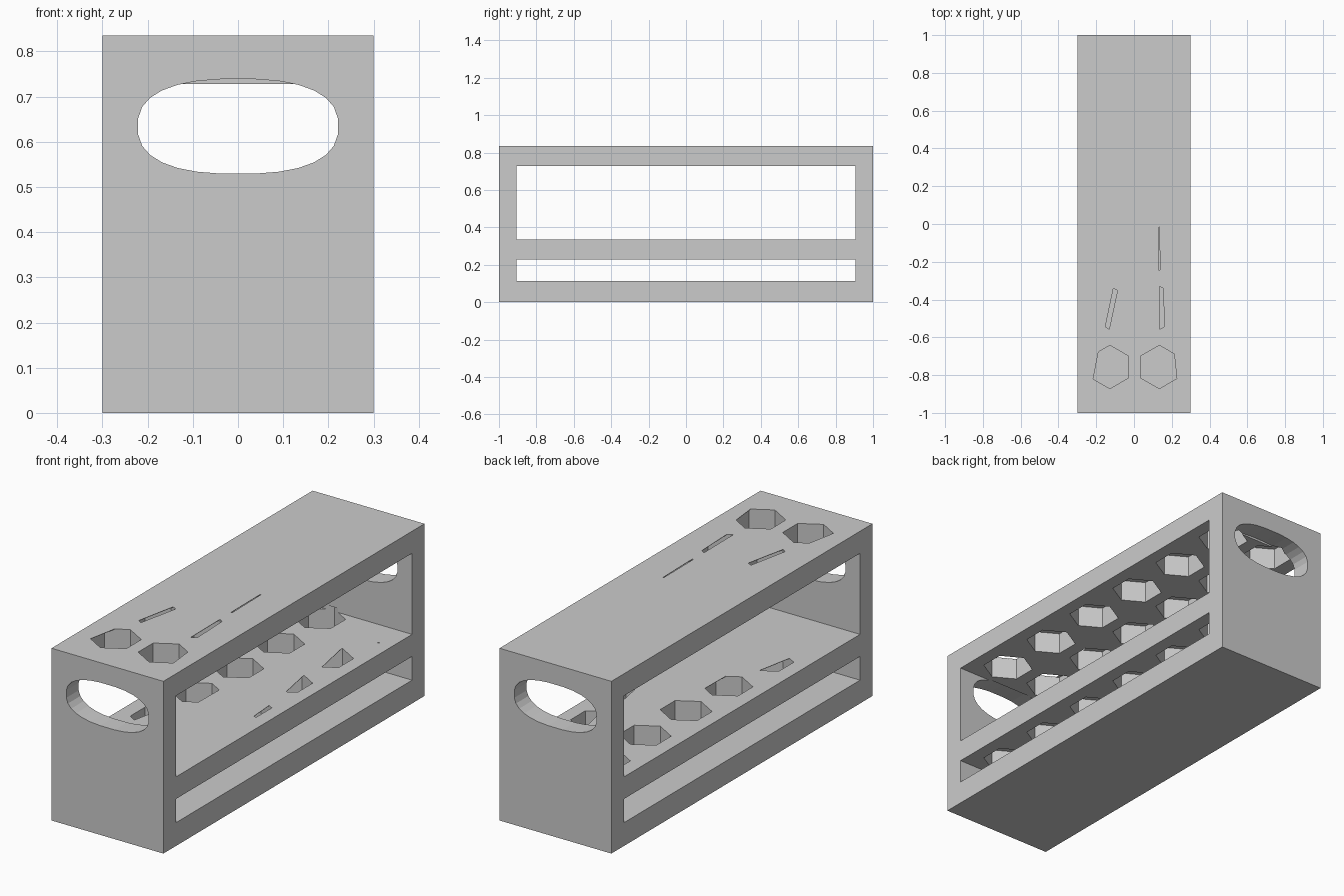
import bpy, bmesh, math
from mathutils import Vector

if "Cube" in bpy.data.objects:
    bpy.data.objects.remove(bpy.data.objects["Cube"])

TOP, SHELF = (0.728, 0.835), (0.228, 0.335)      # plate bottom / top heights
COLS = (-0.128, 0.134)
ROWS = [-0.757 + 0.313 * i for i in range(6)]
SKIN = 0.002                                      # film left over part-closed sockets


def prism(bm, pts, lo, hi, axis='Z'):
    """Extrude a 2D outline between lo and hi along Z, or along Y (outline in XZ)."""
    def place(p, d):
        return (p[0], p[1], d) if axis == 'Z' else (p[0], d, p[1])
    a = [bm.verts.new(place(p, lo)) for p in pts]
    b = [bm.verts.new(place(p, hi)) for p in pts]
    bm.faces.new(a)
    bm.faces.new(b[::-1])
    n = len(pts)
    for i in range(n):
        j = (i + 1) % n
        bm.faces.new((a[i], b[i], b[j], a[j]))


def rect(x, y0, y1):
    return [(-x, y0), (x, y0), (x, y1), (-x, y1)]


def finish(bm, name):
    bmesh.ops.recalc_face_normals(bm, faces=bm.faces)
    me = bpy.data.meshes.new(name)
    bm.to_mesh(me)
    bm.free()
    ob = bpy.data.objects.new(name, me)
    bpy.context.collection.objects.link(ob)
    return ob


def hexagon(cx, cy, r):
    return [(cx + r * math.sin(math.pi / 3 * k), cy + r * math.cos(math.pi / 3 * k))
            for k in range(6)]


def clip(pts, line):
    """Keep the part of a polygon to the left of the line a -> b."""
    a, b = Vector(line[0]), Vector(line[1])
    d = b - a
    side = [d.x * (p[1] - a.y) - d.y * (p[0] - a.x) for p in pts]
    out = []
    for i, p in enumerate(pts):
        j = (i + 1) % len(pts)
        if side[i] >= 0:
            out.append(p)
        if side[i] * side[j] < 0:
            out.append(tuple(Vector(p).lerp(Vector(pts[j]), side[i] / (side[i] - side[j]))))
    return out


def subtract(body, cutter):
    cutter.hide_render = True
    mod = body.modifiers.new(cutter.name, 'BOOLEAN')
    mod.operation, mod.solver, mod.object = 'DIFFERENCE', 'EXACT', cutter
    bpy.context.view_layer.objects.active = body
    bpy.ops.object.modifier_apply(modifier=mod.name)
    bpy.data.objects.remove(cutter)


# Outer block
bm = bmesh.new()
prism(bm, rect(0.3, -1, 1), 0, 0.835)
rack = finish(bm, "rack_body")

# Two long side openings
bm = bmesh.new()
for lo, hi in ((0.113, SHELF[0]), (SHELF[1], TOP[0])):
    prism(bm, rect(0.4, -0.905, 0.905), lo, hi)
subtract(rack, finish(bm, "window_cutter"))

# Rounded hand holes in both ends
N = 28
oval = []
for k in range(N):
    t = 2 * math.pi * (k + 0.5) / N
    c, s = math.cos(t), math.sin(t)
    oval.append((math.copysign(0.222 * abs(c) ** 0.8, c),
                 0.634 + math.copysign(0.105 * abs(s) ** 0.8, s)))
bm = bmesh.new()
for e in (-1, 1):
    prism(bm, oval, e * 0.9, e * 1.1, 'Y')
subtract(rack, finish(bm, "handle_cutter"))

# Hexagonal sockets from the underside of both plates
bm = bmesh.new()
for lo, hi in (TOP, SHELF):
    for x in COLS:
        for y in ROWS:
            prism(bm, hexagon(x, y, 0.115), lo - 0.03, hi - SKIN)
subtract(rack, finish(bm, "socket_cutter"))

# Openings on the upper faces: (plate, column, row, clip lines)
openings = [
    (TOP, 0, 0, [((-0.185, -0.66), (-0.218, -0.83))]),
    (TOP, 1, 0, [((0.228, -0.83), (0.21, -0.66))]),
    (TOP, 0, 1, [((-0.109, -0.34), (-0.155, -0.56)), ((-0.132, -0.56), (-0.085, -0.34))]),
    (TOP, 1, 1, [((0.134, -0.34), (0.136, -0.56)), ((0.162, -0.56), (0.154, -0.34))]),
    (TOP, 1, 2, [((0.130, 0), (0.132, -0.24)), ((0.138, -0.24), (0.134, 0))]),
    (SHELF, 0, 1, [((-0.19, -0.53), (-0.15, -0.33))]),
    (SHELF, 0, 2, [((-0.066, -0.24), (-0.062, 0))]),
    (SHELF, 0, 3, []), (SHELF, 0, 4, []), (SHELF, 0, 5, []),
    (SHELF, 1, 2, [((0.205, 0), (0.222, -0.24))]),
    (SHELF, 1, 3, [((0.155, 0.28), (0.192, 0.08))]),
    (SHELF, 1, 4, [((0.13, 0.61), (0.172, 0.39))]),
    (SHELF, 1, 5, [((0.25, 0.775), (0.18, 0.705))]),
]
bm = bmesh.new()
for (lo, hi), c, r, lines in openings:
    # outline runs counter-clockwise or clockwise; normals are fixed later
    pts = hexagon(COLS[c], ROWS[r], 0.1145)
    for line in lines:
        pts = clip(pts, line)
    if len(pts) > 2:
        prism(bm, pts, hi - 0.02, hi + 0.02)
subtract(rack, finish(bm, "opening_cutter"))
